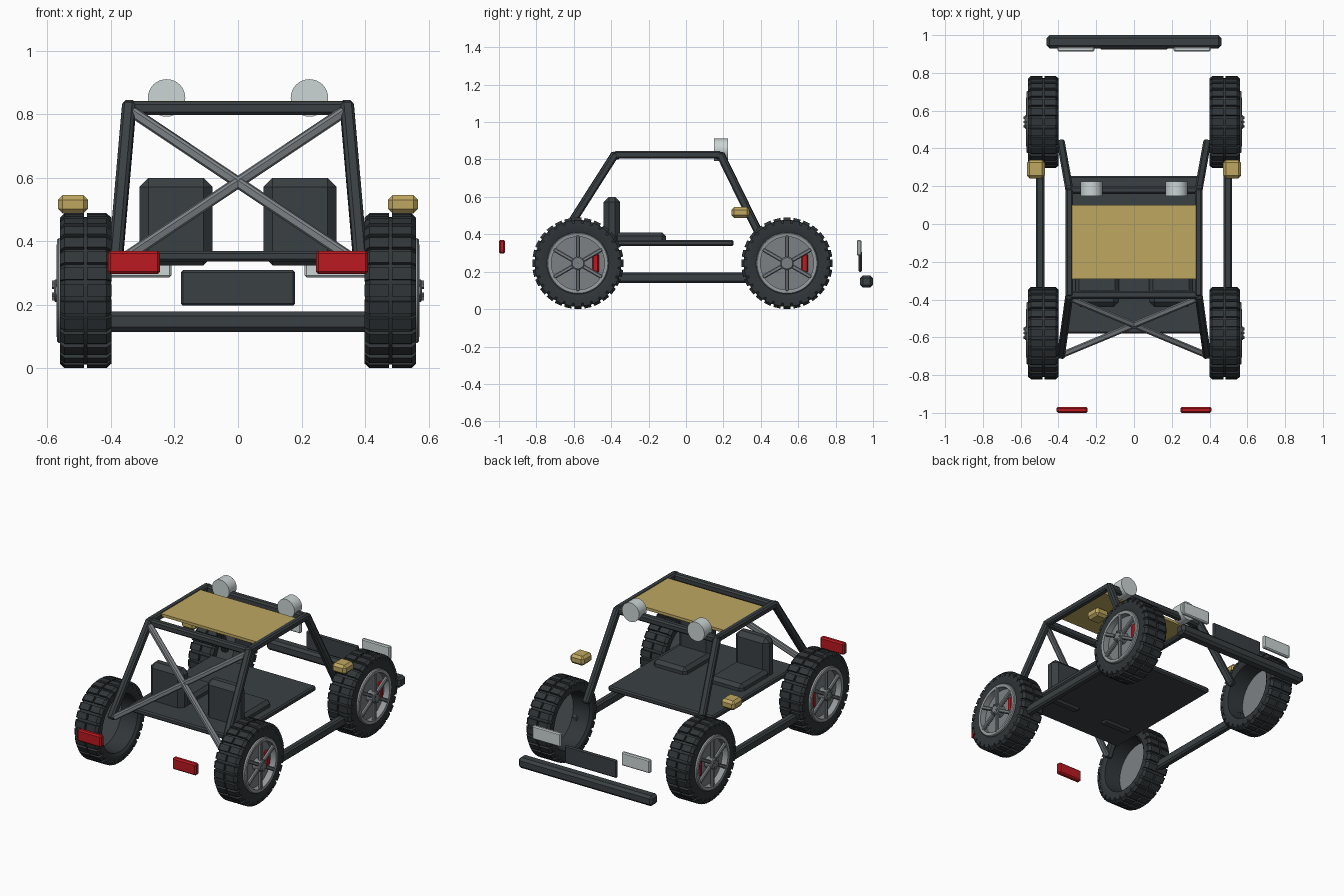
import bpy, bmesh, math
from mathutils import Vector, Matrix

if "Cube" in bpy.data.objects:
    bpy.data.objects.remove(bpy.data.objects["Cube"])


def material(name, rgb):
    m = bpy.data.materials.new(name)
    m.diffuse_color = (*rgb, 1)
    m.use_nodes = True
    m.node_tree.nodes["Principled BSDF"].inputs["Base Color"].default_value = m.diffuse_color
    return m


DARK = material("dark_metal", (0.042, 0.051, 0.056))
RUBBER = material("rubber", (0.03, 0.036, 0.04))
GREY = material("grey_metal", (0.2, 0.22, 0.235))
RIM = material("rim_metal", (0.3, 0.32, 0.33))
TAN = material("tan", (0.52, 0.39, 0.12))
RED = material("red", (0.5, 0.01, 0.015))
LAMP = material("lamp_glass", (0.6, 0.66, 0.66))


def finish(name, bm, mat, smooth=False):
    bmesh.ops.recalc_face_normals(bm, faces=bm.faces)
    me = bpy.data.meshes.new(name)
    bm.to_mesh(me)
    bm.free()
    me.materials.append(mat)
    ob = bpy.data.objects.new(name, me)
    bpy.context.collection.objects.link(ob)
    if smooth:
        bpy.ops.object.select_all(action='DESELECT')
        ob.select_set(True)
        bpy.context.view_layer.objects.active = ob
        bpy.ops.object.shade_smooth_by_angle(angle=math.radians(30))
    return ob


def add_box(bm, matrix, bevel=0.0):
    verts = bmesh.ops.create_cube(bm, size=1, matrix=matrix)["verts"]
    if bevel:
        edges = list({e for v in verts for e in v.link_edges})
        bmesh.ops.bevel(bm, geom=edges, offset=bevel, segments=1, affect='EDGES')


def box(name, x, y, z, mat, bevel=0.0):
    """Chamfered box from (min, max) ranges."""
    bm = bmesh.new()
    c = [(a[0] + a[1]) / 2 for a in (x, y, z)]
    d = [abs(a[1] - a[0]) for a in (x, y, z)]
    add_box(bm, Matrix.Translation(c) @ Matrix.Diagonal((*d, 1)), bevel)
    return finish(name, bm, mat)


def bar(name, p, q, w, mat):
    """Chamfered square bar between two points."""
    p, q = Vector(p), Vector(q)
    rot = (q - p).to_track_quat('Z', 'Y').to_matrix().to_4x4()
    bm = bmesh.new()
    add_box(bm, Matrix.Translation((p + q) / 2) @ rot
            @ Matrix.Diagonal((w, w, (q - p).length, 1)), w * 0.22)
    return finish(name, bm, mat)


def lathe(bm, profile, origin, s, n=48):
    """Spin a closed (x, radius) profile around the x axis."""
    rings = []
    for i in range(n):
        a = 2 * math.pi * i / n
        rings.append([bm.verts.new((origin[0] + s * x, origin[1] + r * math.sin(a),
                                    origin[2] + r * math.cos(a))) for x, r in profile])
    k = len(profile)
    for i in range(n):
        for j in range(k):
            A, B = rings[i], rings[(i + 1) % n]
            bm.faces.new((A[j], A[(j + 1) % k], B[(j + 1) % k], B[j]))


TYRE = [(-0.065, 0.232), (0.065, 0.232), (0.08, 0.215), (0.08, 0.185), (0.074, 0.164),
        (-0.07, 0.175), (-0.08, 0.19), (-0.08, 0.215)]
LUG = [(0.005, 0.22), (0.005, 0.244), (0.066, 0.244), (0.081, 0.23), (0.081, 0.21)]


def wheel(label, s, y):
    c = Vector((s * 0.48, y, 0.245))
    # tyre with two rows of tread lugs
    bm = bmesh.new()
    lathe(bm, TYRE, c, s)
    for i in range(28):
        rot = Matrix.Rotation(2 * math.pi * i / 28, 4, 'X')
        for side in (-1, 1):
            ends = [[bm.verts.new(c + rot @ Vector((side * px, t, r))) for px, r in LUG]
                    for t in (-0.019, 0.019)]
            bm.faces.new(ends[0])
            bm.faces.new(ends[1])
            for j in range(5):
                k = (j + 1) % 5
                bm.faces.new((ends[0][j], ends[0][k], ends[1][k], ends[1][j]))
    finish(label + "_tyre", bm, RUBBER, True)
    # rim ring
    bm = bmesh.new()
    lathe(bm, [(0.04, 0.167), (0.085, 0.165), (0.09, 0.16), (0.088, 0.142), (0.04, 0.142)], c, s)
    finish(label + "_rim", bm, RIM, True)
    # brake disc
    bm = bmesh.new()
    lathe(bm, [(0.035, 0.001), (0.035, 0.166), (0.05, 0.166), (0.05, 0.001)], c, s)
    finish(label + "_brake_disc", bm, GREY, True)
    # six spokes, hub and wheel nuts
    bm = bmesh.new()
    for i in range(6):
        rot = Matrix.Translation(c) @ Matrix.Rotation(i * math.pi / 3, 4, 'X')
        add_box(bm, rot @ Matrix.Translation((s * 0.08, 0, 0.085))
                @ Matrix.Diagonal((0.022, 0.022, 0.13, 1)), 0.005)
        add_box(bm, rot @ Matrix.Translation((s * 0.1, 0, 0.026))
                @ Matrix.Diagonal((0.012, 0.011, 0.011, 1)))
    lathe(bm, [(0.045, 0.001), (0.045, 0.036), (0.095, 0.036), (0.1, 0.03), (0.1, 0.001)], c, s, 24)
    finish(label + "_spokes", bm, GREY)
    # brake caliper
    xs = sorted((c.x + s * 0.045, c.x + s * 0.068))
    box(label + "_caliper", xs, (y + 0.078, y + 0.112), (0.195, 0.295), RED, 0.006)


for s, side in ((-1, "left"), (1, "right")):
    wheel("front_" + side, s, 0.54)
    wheel("rear_" + side, s, -0.578)

    def mx(a, b):
        return sorted((s * a, s * b))

    # side sill, roof rail and pillars
    box(side + "_sill", mx(0.475, 0.52), (-0.42, 0.39), (0.14, 0.197), DARK, 0.01)
    bar(side + "_roof_rail", (s * 0.342, -0.385, 0.825), (s * 0.342, 0.19, 0.825), 0.04, DARK)
    bar(side + "_front_pillar", (s * 0.342, 0.18, 0.835), (s * 0.387, 0.432, 0.32), 0.042, DARK)
    bar(side + "_rear_pillar", (s * 0.342, -0.375, 0.835), (s * 0.387, -0.7, 0.325), 0.042, DARK)
    # rear cross brace
    bar(side + "_rear_brace", (s * 0.335, -0.395, 0.81), (-s * 0.375, -0.69, 0.335), 0.033, GREY)
    # seat
    box(side + "_seat_back", mx(0.08, 0.31), (-0.44, -0.352), (0.325, 0.6), DARK, 0.028)
    box(side + "_seat_cushion", mx(0.08, 0.31), (-0.385, -0.108), (0.345, 0.41), DARK, 0.02)
    # lamps
    box(side + "_headlight", mx(0.21, 0.405), (0.913, 0.937), (0.287, 0.37), LAMP, 0.006)
    box(side + "_tail_light", mx(0.245, 0.41), (-1.0, -0.968), (0.297, 0.37), RED, 0.008)
    box(side + "_indicator", mx(0.472, 0.567), (0.242, 0.34), (0.488, 0.546), TAN, 0.015)
    bm = bmesh.new()
    bmesh.ops.create_cone(bm, cap_ends=True, segments=32, radius1=0.059, radius2=0.059, depth=0.075,
                          matrix=Matrix.Translation((s * 0.225, 0.187, 0.852))
                          @ Matrix.Rotation(math.pi / 2, 4, 'X'))
    finish(side + "_roof_lamp", bm, LAMP, True)

# roof cross bars and panel
bar("front_roof_bar", (-0.36, 0.18, 0.82), (0.36, 0.18, 0.82), 0.042, DARK)
bar("rear_roof_bar", (-0.36, -0.375, 0.82), (0.36, -0.375, 0.82), 0.042, DARK)
box("roof_panel", (-0.33, 0.33), (-0.29, 0.1), (0.825, 0.842), TAN)
# floor
box("floor", (-0.36, 0.36), (-0.58, 0.255), (0.337, 0.37), DARK, 0.008)
# front bumper and grille
box("front_bumper", (-0.462, 0.462), (0.93, 1.0), (0.115, 0.18), DARK, 0.015)
box("grille", (-0.18, 0.18), (0.923, 0.941), (0.198, 0.31), DARK, 0.007)
